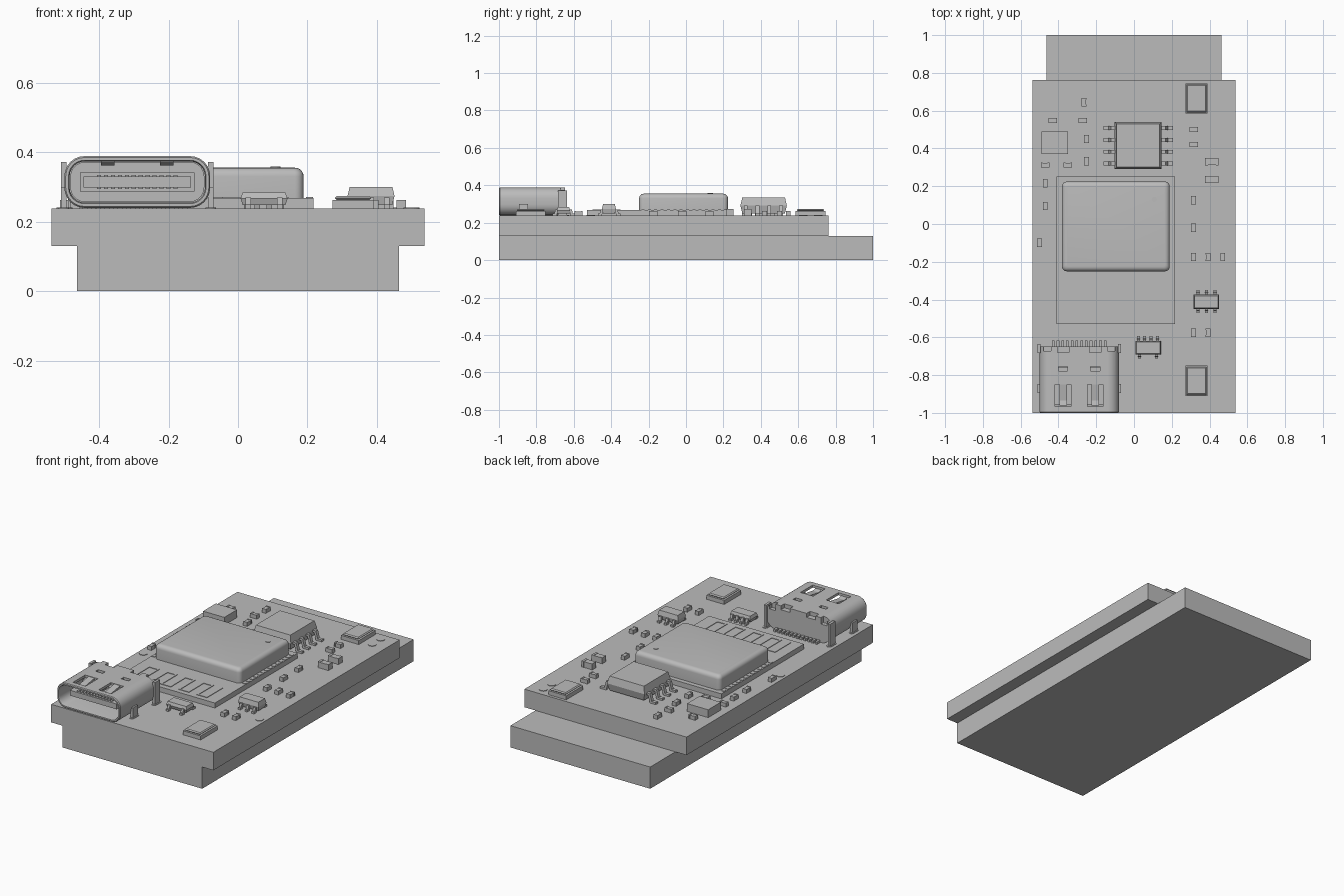
import bpy
import math
from mathutils import Matrix, Vector

if "Cube" in bpy.data.objects:
    bpy.data.objects.remove(bpy.data.objects["Cube"], do_unlink=True)

GREY = (0.5, 0.5, 0.5, 1)
mat = bpy.data.materials.new("plain grey")
mat.use_nodes = True
mat.diffuse_color = GREY
mat.node_tree.nodes["Principled BSDF"].inputs["Base Color"].default_value = GREY

TOP = 0.238  # board surface


def add(name, verts, faces, smooth=False):
    mesh = bpy.data.meshes.new(name)
    mesh.from_pydata(verts, [], faces)
    mesh.materials.append(mat)
    if smooth:
        mesh.shade_smooth()
        mesh.set_sharp_from_angle(angle=math.radians(35))
    ob = bpy.data.objects.new(name, mesh)
    bpy.context.collection.objects.link(ob)
    return ob


def ring(w, d, r, steps):
    """Rounded rectangle outline, counter-clockwise."""
    if r <= 0:
        return [(w/2, d/2), (-w/2, d/2), (-w/2, -d/2), (w/2, -d/2)]
    pts = []
    for q, (sx, sy) in enumerate([(1, 1), (-1, 1), (-1, -1), (1, -1)]):
        for i in range(steps + 1):
            a = math.pi / 2 * (q + i / steps)
            pts.append((sx*(w/2-r) + r*math.cos(a), sy*(d/2-r) + r*math.sin(a)))
    return pts


def loft(name, centre, sections, steps=5, along_y=False, smooth=False):
    """Solid through sections of (width, depth, radius, height)."""
    verts, faces = [], []
    turn = Matrix.Rotation(math.pi/2, 3, 'X') if along_y else Matrix.Identity(3)
    for w, d, r, h in sections:
        loop = ring(w, d, r, steps)
        verts += [Vector(centre) + turn @ Vector((x, y, h)) for x, y in loop]
    n = len(loop)
    for s in range(len(sections) - 1):
        for i in range(n):
            j = (i + 1) % n
            faces.append((s*n+i, s*n+j, s*n+n+j, s*n+n+i))
    faces.append(tuple(reversed(range(n))))
    faces.append(tuple(range(len(verts) - n, len(verts))))
    return add(name, verts, faces, smooth)


def box(name, x0, x1, y0, y1, z0, z1):
    w, d = x1 - x0, y1 - y0
    return loft(name, ((x0+x1)/2, (y0+y1)/2, 0), [(w, d, 0, z0), (w, d, 0, z1)])


def prism(name, origin, angle, profile, width):
    """Extrude a (forward, up) profile sideways, forward turned by angle."""
    n = len(profile)
    turn = Matrix.Rotation(angle, 3, 'Z')
    verts = [Vector(origin) + turn @ Vector((u, s * width / 2, z))
             for s in (1, -1) for u, z in profile]
    faces = [(i, (i+1) % n, n + (i+1) % n, n + i) for i in range(n)]
    faces += [tuple(reversed(range(n))), tuple(range(n, 2*n))]
    return add(name, verts, faces)


def gull_pin(name, x, y, angle, reach, height, width):
    t = 0.012
    a, b = reach * 0.35, reach * 0.55
    prism(name, (x, y, TOP), angle,
          [(-t, height), (a, height), (b, t), (reach, t), (reach, 0),
           (b - t, 0), (a - t, height - t), (-t, height - t)], width)


def chip(name, x, y, w, d, z0, z1, slim=0.012):
    """Moulded package with tapered flanks."""
    mid = (z0 + z1) / 2
    return loft(name, (x, y, 0), [(w-slim, d-slim, 0, z0), (w, d, 0, mid), (w-slim, d-slim, 0, z1)])


# Stacked boards
box("lower_slab", -0.463, 0.463, -1, 1, 0, 0.13)
box("main_board", -0.537, 0.537, -1, 0.762, 0.13, TOP)

# Radio module with shield can and antenna trace
box("module_board", -0.41, 0.218, -0.53, 0.252, TOP, 0.268)
can = [(0.57, 0.475, 0.025, 0.268), (0.57, 0.475, 0.025, 0.33)]
for i in range(1, 6):
    a = math.pi / 2 * i / 5
    inset = 0.025 * (1 - math.cos(a))
    can.append((0.57 - 2*inset, 0.475 - 2*inset, 0.025 - 0.6*inset, 0.33 + 0.025*math.sin(a)))
loft("shield_can", (-0.096, -0.013, 0), can, smooth=True)
loft("shield_mark", (0.108, 0.13, 0), [(0.028, 0.028, 0.0139, 0.354), (0.028, 0.028, 0.0139, 0.358)])
for i in range(14):
    y = -0.23 + i * 0.034
    for side, x in (("right", -0.398), ("left", 0.206)):
        box(f"module_pad_{side}", x-0.01, x+0.01, y-0.008, y+0.008, 0.268, 0.271)
for i in range(9):
    x = -0.34 + i * 0.06
    box("antenna_bar", x-0.005, x+0.005, -0.5, -0.35, 0.268, 0.271)
    if i < 8:
        y = -0.5 if i % 2 else -0.36
        box("antenna_link", x+0.005, x+0.055, y, y+0.01, 0.268, 0.271)

# Eight-pin memory chip
chip("memory_chip", 0.022, 0.415, 0.248, 0.248, 0.25, 0.335, 0.02)
for i in range(4):
    y = 0.32 + i * 0.0625
    gull_pin("memory_pin_left", 0.146, y, 0, 0.06, 0.055, 0.02)
    gull_pin("memory_pin_right", -0.102, y, math.pi, 0.06, 0.055, 0.02)

# Small regulators
for name, x, y, w, d, z1, back, front in (
        ("regulator", 0.075, -0.655, 0.135, 0.072, 0.284, (-0.05, -0.02, 0.015, 0.05), (-0.045, 0.045)),
        ("driver", 0.383, -0.412, 0.135, 0.075, 0.3, (-0.045, 0, 0.045), (-0.045, 0, 0.045))):
    chip(name, x, y, w, d, 0.248, z1)
    for dx in back:
        gull_pin(name + "_back_pin", x + dx, y + d/2, math.pi/2, 0.025, 0.032, 0.016)
    for dx in front:
        gull_pin(name + "_front_pin", x + dx, y - d/2, -math.pi/2, 0.022, 0.032, 0.016)

# Push buttons, each with a raised cap, and the sensor block
for y in (0.665, -0.83):
    box("button_base", 0.272, 0.39, y-0.08, y+0.08, TOP, 0.262)
    chip("button_cap", 0.331, y, 0.106, 0.148, 0.262, 0.274)
box("sensor", -0.49, -0.35, 0.37, 0.49, TOP, 0.285)

# Chip resistors and capacitors: body with two end caps
def passive(name, x, y, upright, length=0.044, wide=0.024, high=0.022):
    for part, a, b, grow in (("body", -0.3, 0.3, 0), ("end", -0.5, -0.3, 0.002), ("end", 0.3, 0.5, 0.002)):
        a, b, c = a * length, b * length, wide/2 + grow/2
        x0, x1, y0, y1 = (-c, c, a, b) if upright else (a, b, -c, c)
        box(f"{name}_{part}", x+x0, x+x1, y+y0, y+y1, TOP, TOP + high + grow)


for x, ys in ((-0.265, [0.645]), (-0.252, [0.45, 0.332]), (-0.47, [0.215, 0.095]), (-0.5, [-0.1]),
              (0.316, [0.125, -0.02, -0.175, -0.575]), (0.392, [-0.175, -0.575]), (0.47, [-0.175])):
    for y in ys:
        passive("resistor", x, y, True)
for x, y in ((-0.43, 0.547), (-0.272, 0.547), (-0.47, 0.312), (-0.35, 0.312), (0.316, 0.5), (0.316, 0.42)):
    passive("capacitor", x, y, False)
for y in (0.33, 0.235):
    passive("lamp", 0.412, y, False, 0.07, 0.036, 0.034)

# Flat test pads
for x, y in ((0.45, 0.707), (0.45, 0.627), (-0.5, -0.18), (0.5, -0.51)):
    loft("test_pad", (x, y, 0), [(0.046, 0.046, 0.0229, TOP), (0.046, 0.046, 0.0229, TOP+0.003)])

# Socket shell: hollow rounded tube, open at the front
CX, CZ = -0.29, 0.314
shell = loft("socket_shell", (CX, 0, CZ),
             [(0.42, 0.149, 0.058, 0.648), (0.42, 0.149, 0.058, 0.995), (0.412, 0.141, 0.054, 1),
              (0.396, 0.125, 0.046, 1), (0.39, 0.119, 0.044, 0.99), (0.39, 0.119, 0.044, 0.685)],
             steps=6, along_y=True, smooth=True)
holes = []
for x in (CX - 0.085, CX + 0.085):
    holes += [box("slot_cutter", x-0.042, x+0.042, -0.965, -0.85, 0.36, 0.42),
              box("slot_cutter", x-0.024, x+0.024, -0.778, -0.754, 0.36, 0.42),
              box("slot_cutter", x-0.03, x+0.03, -0.68, -0.6, 0.365, 0.42)]
for side in (-1, 1):
    x = CX + side * 0.17
    holes.append(box("slot_cutter", x-0.02, x+0.02, -0.672, -0.6, 0.35, 0.42))
for cutter in holes:
    mod = shell.modifiers.new("slot", 'BOOLEAN')
    mod.object, mod.operation, mod.solver = cutter, 'DIFFERENCE', 'EXACT'
bpy.context.view_layer.objects.active = shell
for mod in list(shell.modifiers):
    bpy.ops.object.modifier_apply(modifier=mod.name)
for cutter in holes:
    bpy.data.objects.remove(cutter, do_unlink=True)

# Springs bent down into the slots
for x in (CX - 0.085, CX + 0.085):
    prism("socket_spring", (x, -0.85, 0), -math.pi/2,
          [(-0.005, 0.387), (0.085, 0.372), (0.11, 0.378), (0.11, 0.37), (0.085, 0.362), (-0.005, 0.375)], 0.04)

# Plastic core, tongue, contacts and solder tails
loft("socket_core", (CX, 0, CZ), [(0.386, 0.115, 0.042, 0.68), (0.386, 0.115, 0.042, 0.76)], along_y=True)
box("socket_tongue_root", CX-0.165, CX+0.165, -0.82, -0.75, 0.287, 0.341)
box("socket_tongue", CX-0.155, CX+0.155, -0.955, -0.81, 0.298, 0.33)
for i in range(12):
    x = CX - 0.11 + i * 0.02
    box("socket_contact", x-0.006, x+0.006, -0.945, -0.81, 0.294, 0.334)
    x = CX - 0.1375 + i * 0.025
    box("socket_tail", x-0.007, x+0.007, -0.65, -0.618, TOP, 0.252)

# Anchor legs on both flanks
for side in (-1, 1):
    for y, h in ((-0.66, 0.372), (-0.87, 0.3)):
        x = CX + side * 0.212
        box("socket_leg", x-0.008, x+0.008, y-0.024, y+0.024, TOP, h)
        loft("leg_pad", (x, y, 0), [(0.03, 0.07, 0.0149, TOP), (0.03, 0.07, 0.0149, TOP+0.003)])
